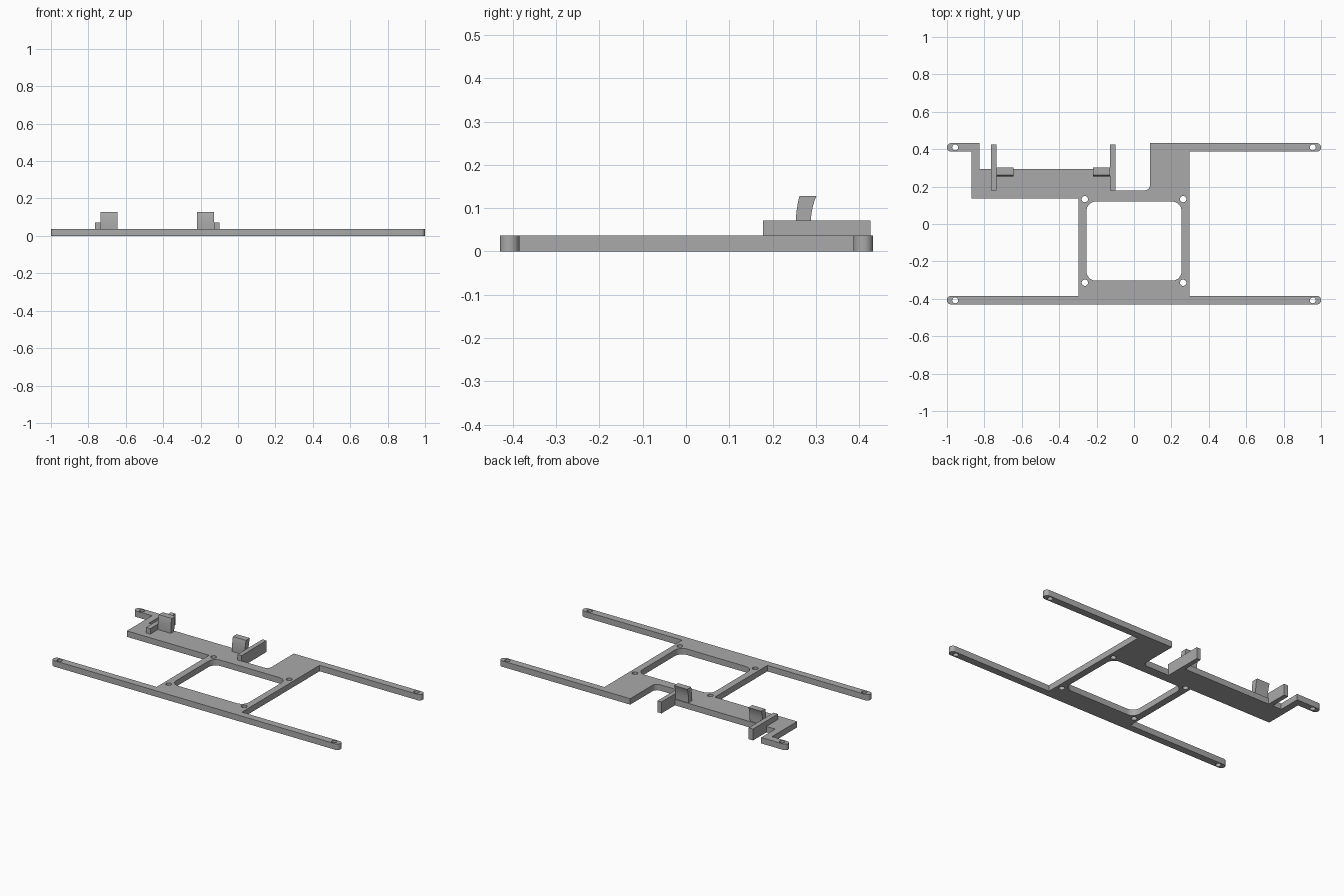
import bpy
from math import cos, sin, pi, radians
from mathutils import Vector

cube = bpy.data.objects.get("Cube")
if cube:
    bpy.data.objects.remove(cube, do_unlink=True)

grey = bpy.data.materials.new("plain grey")
grey.use_nodes = True
grey.diffuse_color = (0.4, 0.4, 0.4, 1)
grey.node_tree.nodes["Principled BSDF"].inputs["Base Color"].default_value = (0.4, 0.4, 0.4, 1)

THICK = 0.0375
WALL_TOP = 0.072


def rounded(corners, steps=8):
    """Turn (x, y, radius) right-angle corners into a loop of points."""
    loop = []
    for i, (x, y, r) in enumerate(corners):
        p = Vector((x, y))
        if r == 0:
            loop.append(p)
            continue
        a = (Vector(corners[i - 1][:2]) - p).normalized() * r
        b = (Vector(corners[(i + 1) % len(corners)][:2]) - p).normalized() * r
        for k in range(steps + 1):
            t = k / steps * pi / 2
            loop.append(p + a * (1 - sin(t)) + b * (1 - cos(t)))
    return loop


def circle(x, y, r, n=24):
    return [Vector((x + r * cos(2 * pi * k / n), y + r * sin(2 * pi * k / n))) for k in range(n)]


def slab(name, loops, height):
    """Fill flat loops (inner loops become holes) and extrude them up from zero."""
    curve = bpy.data.curves.new(name, 'CURVE')
    curve.dimensions = '2D'
    curve.fill_mode = 'BOTH'
    curve.extrude = height / 2
    for loop in loops:
        s = curve.splines.new('POLY')
        s.points.add(len(loop) - 1)
        for pt, p in zip(s.points, loop):
            pt.co = (p.x, p.y, 0, 1)
        s.use_cyclic_u = True
    temp = bpy.data.objects.new(name + "_outline", curve)
    bpy.context.collection.objects.link(temp)
    mesh = bpy.data.meshes.new_from_object(temp.evaluated_get(bpy.context.evaluated_depsgraph_get()))
    bpy.data.objects.remove(temp, do_unlink=True)
    for v in mesh.vertices:
        v.co.z += height / 2
    return finish(name, mesh)


def finish(name, mesh):
    mesh.materials.clear()
    mesh.materials.append(grey)
    ob = bpy.data.objects.new(name, mesh)
    bpy.context.collection.objects.link(ob)
    bpy.ops.object.select_all(action='DESELECT')
    ob.select_set(True)
    bpy.context.view_layer.objects.active = ob
    bpy.ops.object.shade_smooth_by_angle(angle=radians(30))
    return ob


# Flat frame: four arms, centre ring, and the tray on the back right
R = 0.022
outline = rounded([
    (-1, -0.43, R), (1, -0.43, R), (1, -0.385, R), (0.297, -0.385, 0),
    (0.297, 0.387, 0), (1, 0.387, R), (1, 0.432, R), (0.086, 0.432, 0),
    (0.086, 0.18, 0.03), (-0.128, 0.18, 0), (-0.128, 0.293, 0), (-0.826, 0.293, 0),
    (-0.826, 0.432, 0), (-1, 0.432, R), (-1, 0.387, R), (-0.87, 0.387, 0),
    (-0.87, 0.137, 0), (-0.297, 0.137, 0), (-0.297, -0.385, 0), (-1, -0.385, R)])
window = rounded([(-0.254, -0.303, 0.05), (0.254, -0.303, 0.05),
                  (0.254, 0.12, 0.05), (-0.254, 0.12, 0.05)])
holes = []
for side in (-1, 1):
    holes += [circle(side * 0.956, y, 0.016) for y in (-0.408, 0.41)]
    holes += [circle(side * 0.263, y, 0.017) for y in (-0.314, 0.133)]
slab("frame_plate", [outline, window] + holes, THICK)

# Upright rails on both sides of the tray
for name, x0, x1 in (("right_rail", -0.765, -0.735), ("left_rail", -0.128, -0.1)):
    slab(name, [rounded([(x0, 0.178, 0), (x1, 0.178, 0), (x1, 0.426, 0), (x0, 0.426, 0)])], WALL_TOP)

# Curved clips leaning backwards, each joined to a rail
STEPS = 10
for name, x0, x1 in (("right_clip", -0.735, -0.645), ("left_clip", -0.219, -0.128)):
    front, back = [], []
    for k in range(STEPS + 1):
        t = k / STEPS
        z = 0.03 + t * 0.098
        front.append((0.253 + 0.009 * t ** 3, z))
        back.append((0.287 + 0.014 * t ** 3, z))
    profile = front + back[::-1]
    n = len(profile)
    verts = [(x, y, z) for x in (x0, x1) for y, z in profile]
    faces = [tuple(range(n)), tuple(reversed(range(n, 2 * n)))]
    faces += [(i, i + n, (i + 1) % n + n, (i + 1) % n) for i in range(n)]
    mesh = bpy.data.meshes.new(name)
    mesh.from_pydata(verts, [], faces)
    # Winding check: flip if the first cap does not face outwards
    mesh.update()
    if mesh.polygons[0].normal.x > 0:
        mesh.flip_normals()
    finish(name, mesh)
